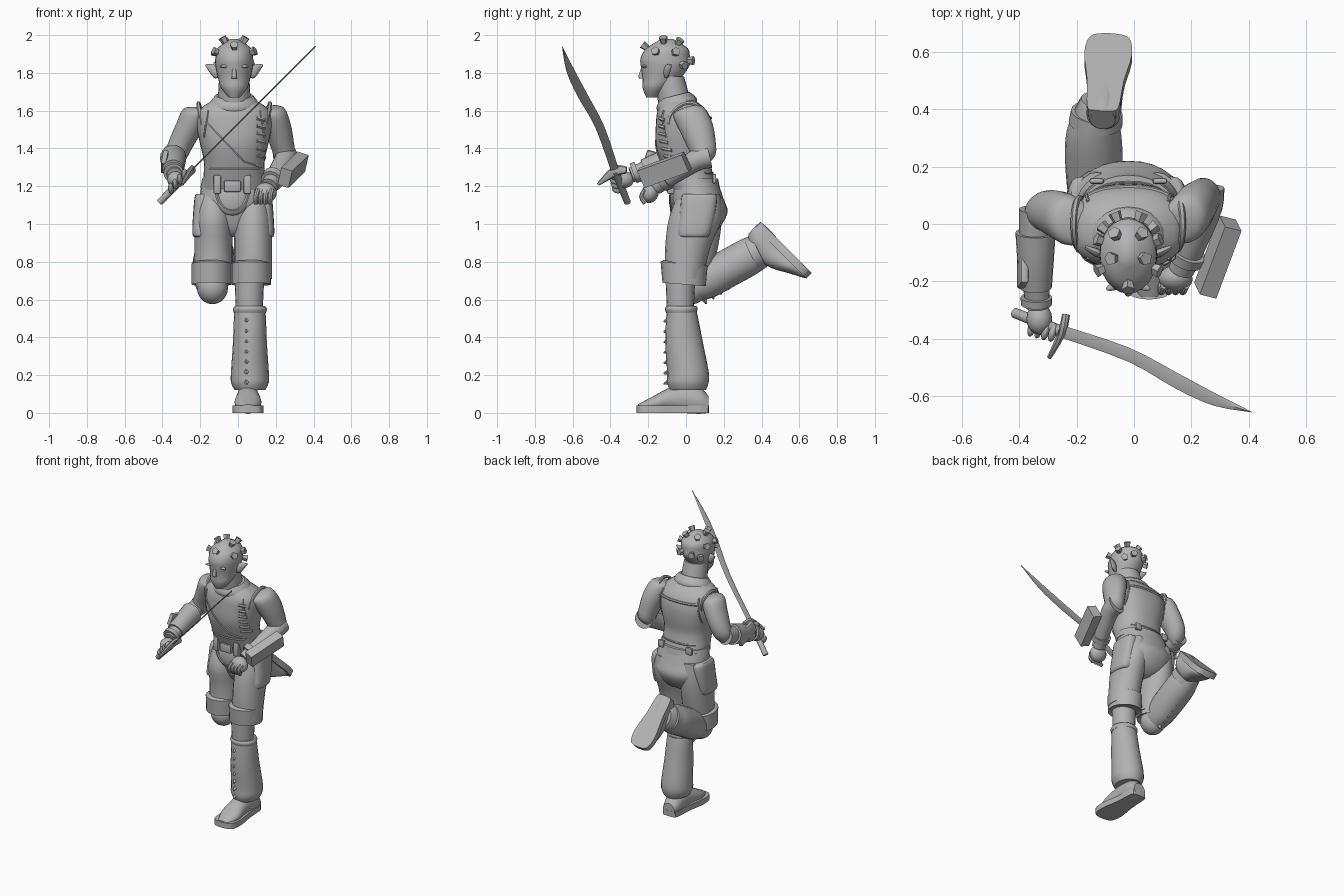
import bpy, bmesh, math
from mathutils import Vector, Matrix
from mathutils.bvhtree import BVHTree

if "Cube" in bpy.data.objects:
    bpy.data.objects.remove(bpy.data.objects["Cube"], do_unlink=True)
GREY = (.45, .45, .45, 1)
grey = bpy.data.materials.new("plain grey")
grey.use_nodes = True
grey.diffuse_color = GREY
grey.node_tree.nodes["Principled BSDF"].inputs["Base Color"].default_value = GREY
parts = []
MID = -.02                      # centre line of head and torso
X, Y, UP = Vector((1, 0, 0)), Vector((0, 1, 0)), Vector((0, 0, 1))


def finish(name, bm, place):
    bm.transform(place)
    bmesh.ops.recalc_face_normals(bm, faces=bm.faces)
    mesh = bpy.data.meshes.new(name)
    bm.to_mesh(mesh)
    bm.free()
    mesh.materials.append(grey)
    obj = bpy.data.objects.new(name, mesh)
    bpy.context.collection.objects.link(obj)
    parts.append(obj)
    return obj


def frame(x_dir, z_dir, origin=(0, 0, 0)):
    z, x = Vector(z_dir).normalized(), Vector(x_dir)
    x = (x - z * x.dot(z)).normalized()
    matrix = Matrix((x, z.cross(x), z)).transposed().to_4x4()
    matrix.translation = Vector(origin)
    return matrix


def refine(stations, steps):
    """Smooth the stations with a Catmull-Rom spline."""
    out, last = [], len(stations) - 1
    for i in range(last):
        quad = [stations[max(0, min(last, i + k))] for k in (-1, 0, 1, 2)]
        for t in [s / steps for s in range(steps)]:
            out.append([b + t / 2 * (c - a + t * (2 * a - 5 * b + 4 * c - d + t * (3 * b - a - 3 * c + d)))
                        for a, b, c, d in zip(*quad)])
    return out + [list(stations[last])]


def tube(name, stations, axis=None, ref=X, sides=20, power=1, steps=3, place=Matrix()):
    """Loft of ellipses; each station is x, y, z, half width, half depth."""
    stations, bm, rings = refine(stations, steps), bmesh.new(), []
    last = len(stations) - 1
    for i, (x, y, z, width, depth) in enumerate(stations):
        along = Vector(stations[min(i + 1, last)][:3]) - Vector(stations[max(i - 1, 0)][:3])
        matrix = frame(ref, axis or along, (x, y, z))
        ring = []
        for angle in [math.tau * k / sides for k in range(sides)]:
            c, s = (math.copysign(abs(v) ** power, v) for v in (math.cos(angle), math.sin(angle)))
            ring.append(bm.verts.new(matrix @ Vector((width * c, depth * s, 0))))
        rings.append(ring)
    for low, high in zip(rings, rings[1:]):
        for k in range(sides):
            bm.faces.new((low[k - 1], low[k], high[k], high[k - 1]))
    bm.faces.new(rings[0])
    bm.faces.new(rings[-1])
    return finish(name, bm, place)


def column(name, x, rows, **options):
    """Upright loft at one x; each row is y, z, half width, half depth."""
    return tube(name, [(x, *row) for row in rows], **{"axis": UP, **options})


def limb(name, points, start, end, **options):
    """Round tube along the points, tapering from one radius to the other."""
    radii = [start + (end - start) * i / (len(points) - 1) for i in range(len(points))]
    tube(name, [(*p, r, r) for p, r in zip(points, radii)], **options)


def cord(name, points, radius, ref=Y):
    limb(name, points, radius, radius, ref=ref, sides=6, steps=1)


def box(name, centre, size, x_dir=X, z_dir=UP, bevel=.008):
    bm = bmesh.new()
    bmesh.ops.create_cube(bm, size=1, matrix=Matrix.Diagonal((*size, 1)))
    if bevel:
        bmesh.ops.bevel(bm, geom=bm.edges[:], offset=bevel, segments=2, affect='EDGES', profile=.5)
    finish(name, bm, frame(x_dir, z_dir, centre))


def ball(name, centre, size, x_dir=X, z_dir=UP):
    bm = bmesh.new()
    bmesh.ops.create_uvsphere(bm, u_segments=16, v_segments=10, radius=1, matrix=Matrix.Diagonal((*size, 1)))
    finish(name, bm, frame(x_dir, z_dir, centre))


def peg(name, base, direction, bottom, top, length, sides):
    bm = bmesh.new()
    bmesh.ops.create_cone(bm, cap_ends=True, segments=sides, radius1=bottom, radius2=top, depth=length)
    finish(name, bm, frame(Y + X * .1, direction, base))


# Torso, collar and neck
torso = column("torso", MID, [(.05, 1.17, .17, .12), (0, 1.32, .16, .13), (-.01, 1.42, .18, .15), (-.01, 1.52, .2, .15),
                              (-.02, 1.6, .19, .13), (-.04, 1.67, .09, .07)], sides=32, power=.85)
column("collar", MID, [(-.04, 1.6, .13, .1), (-.05, 1.64, .13, .11), (-.06, 1.68, .1, .08)], axis=UP - Y / 4)
limb("neck", [(MID, -.05, 1.6), (MID, -.09, 1.78)], .09, .08, axis=UP)

# Vest seams, straps and lacing laid on the torso surface
tree = BVHTree.FromPolygons([v.co for v in torso.data.vertices], [p.vertices for p in torso.data.polygons])


def seam(name, start, end, side, radius=.006):
    line = [Vector(start).lerp(Vector(end), i / 12) for i in range(13)]
    cord(name, [tree.ray_cast(Vector((p.x, side, p.y)), -side * Y)[0] for p in line], radius)


seam("chest_seam", (-.17, 1.54), (.03, 1.33), -1)
seam("chest_seam_side", (.03, 1.33), (.12, 1.3), -1)
seam("waist_seam", (-.15, 1.29), (.11, 1.29), -1)
seam("back_yoke_seam", (-.16, 1.56), (.12, 1.56), 1, .009)
seam("back_waist_seam", (-.15, 1.27), (.11, 1.27), 1)
for s in (-1, 1):
    seam("vest_strap_front", (MID + s * .14, 1.6), (MID + s * .16, 1.46), -1)
    seam("vest_strap_back", (MID + s * .14, 1.6), (MID + s * .16, 1.42), 1)
    cord("armhole_rim", [(MID + s * (.17 + .02 * math.sin(a)), .09 * math.cos(a), 1.55 + .09 * math.sin(a + .2))
                         for a in [math.tau * i / 24 for i in range(25)]], .011, X)
for i in range(6):
    seam("chest_lace", (.1, 1.36 + i * .04), (.14, 1.35 + i * .04), -1, .01)

# Head
column("head", MID, [(-.18, 1.67, .03, .03), (-.16, 1.72, .07, .07), (-.13, 1.77, .085, .1), (-.11, 1.84, .1, .13),
                     (-.11, 1.88, .1, .13), (-.1, 1.93, .09, .11), (-.1, 1.98, .02, .03)], sides=24)
limb("nose", [(MID, -.23, 1.82), (MID, -.24, 1.78), (MID, -.23, 1.77)], .01, .016, axis=UP, sides=10)
for z in (1.75, 1.738):
    ball("lip", (MID, -.22, z), (.03, .01, .006))
for s in (-1, 1):
    out = X * s
    ball("brow", (MID + s * .045, -.215, 1.835), (.035, .014, .009), x_dir=X - Y * s * .4)
    ball("eye", (MID + s * .043, -.21, 1.815), (.02, .01, .008), x_dir=X + Y * s * .4)
    tube("ear", [(MID + s * .08, -.11, 1.8, .025, .01), (MID + s * .11, -.1, 1.81, .035, .015),
                 (MID + s * .15, -.08, 1.84, .006, .006)], ref=UP, axis=out + Y * .4, sides=12)

# Skull studs
studs = [(0, -.8, .6)] + [(s * x, y, z) for s in (-1, 1) for x, y, z in (
    (.4, 1, 0), (.4, .5, .8), (.5, -.1, .9), (1, .4, .4), (.9, -.4, .4), (.8, .7, -.2))]
for d in [Vector(stud).normalized() for stud in studs]:
    peg("skull_stud", (MID + d.x * .108, d.y * .135 - .106, 1.865 + d.z * .12), d, .015, .024, .044, 5)

# Hips, belt and pouches
column("hips", MID, [(.05, 1.22, .17, .12), (.06, 1.13, .185, .14), (.08, 1.06, .18, .14), (.07, .97, .13, .1),
                     (.06, .93, .06, .05)], sides=28, power=.9)
column("belt", MID, [(.05, 1.19, .18, .13), (.04, 1.24, .17, .13)], sides=28, steps=1)
ball("front_flap", (-.03, -.06, 1.13), (.085, .03, .085))
cord("flap_rim", [(-.03 + .085 * math.cos(a), -.075, 1.18 + .11 * math.sin(a))
                  for a in [-math.pi * i / 12 for i in range(13)]], .01)
box("belt_buckle", (-.03, -.09, 1.2), (.09, .03, .06))
for s in (-1, 1):
    box("belt_pouch", (-.03 + s * .08, -.08, 1.21), (.04, .04, .1))
    box("belt_clasp", (MID + s * .11, .15, 1.24), (.05, .02, .05))

# Thighs, cuffs and side pockets
for side, s, x, y in (("left", 1, .08, -.01), ("right", -1, -.13, .03)):
    column(side + "_thigh", x, [(.07, 1.16, .08, .11), (.05, 1.03, .1, .14), (y + .02, .88, .1, .12), (y, .71, .1, .1)])
    column(side + "_cuff", x - .01, [(y, .69, .095, .1), (y, .68, .106, .115), (y, .79, .106, .125), (y, .8, .09, .11)],
           axis=UP + Y * .08, steps=1)
    column(side + "_pocket", x + s * .05, [(.04, .93, .05, .07), (.04, .95, .062, .09), (.06, 1.05, .058, .095),
                                           (.07, 1.14, .05, .095), (.07, 1.16, .04, .08)], power=.7)

# Standing lower leg
LEG = .063
limb("left_knee", [(.06, -.03, .74), (.06, -.03, .52)], .08, .07, axis=UP)
column("left_gaiter", LEG, [(-.025, .56, .08, .075), (-.02, .5, .085, .085), (-.01, .37, .09, .1), (.01, .22, .1, .11),
                            (.01, .16, .1, .11), (.01, .12, .08, .095)])
column("left_gaiter_rim", LEG, [(-.025, .53, .085, .08), (-.025, .55, .09, .087), (-.025, .565, .08, .08)])

# Raised lower leg
ball("right_knee", (-.135, .03, .665), (.083, .085, .09))
tube("right_gaiter", [(-.14, .03, .66, .075, .075), (-.14, .1, .7, .09, .1), (-.14, .22, .765, .1, .1),
                      (-.14, .32, .82, .095, .1), (-.13, .4, .865, .07, .09), (-.125, .43, .88, .06, .07)])
limb("right_gaiter_rim", [(-.134, .35, .84), (-.13, .39, .86)], .094, .09)
for i in range(7):
    peg("left_gaiter_hook", (.045, -.1, .16 + i * .055), (0, -1, -.4), .02, .004, .04, 4)
    peg("right_gaiter_hook", (-.135, .1 + i * .04, .595 + i * .025), (0, .4, -1), .02, .004, .04, 4)


# Shoes, built with the heel at the origin and the toe along -y
def shoe(side, place):
    column(side + "_shoe", 0, [(0, .045, .045, .045), (-.05, .065, .06, .07), (-.14, .075, .06, .075),
                               (-.22, .068, .066, .06), (-.29, .05, .07, .04), (-.375, .03, .035, .015)],
           axis=-Y, place=place)
    half = [(.03, 0), (.055, -.02), (.064, -.15), (.083, -.28), (.07, -.36), (.03, -.38)]
    outline = refine(half + [(-x, y) for x, y in reversed(half)] + half[:1], 3)[:-1]
    bm = bmesh.new()
    face = bm.faces.new([bm.verts.new((x, y, 0)) for x, y in outline])
    top = bmesh.ops.extrude_face_region(bm, geom=[face])["geom"]
    bmesh.ops.translate(bm, vec=UP * .04, verts=[v for v in top if isinstance(v, bmesh.types.BMVert)])
    finish(side + "_sole", bm, place)


shoe("left", Matrix.Translation((.053, .12, 0)))
shoe("right", frame((1, -.1, 0), (0, -1, -1), (-.11, .395, 1.01)))

# Left arm with the box strapped to the forearm
tube("left_upper_arm", [(.13, -.01, 1.6, .05, .06), (.175, .015, 1.59, .073, .085), (.21, .055, 1.51, .072, .088),
                        (.235, .085, 1.42, .063, .075), (.25, .1, 1.35, .055, .06), (.25, .08, 1.31, .03, .035)],
     axis=Vector((1, 1, -3)))
limb("left_forearm", [(.25, .12, 1.36), (.25, .06, 1.34), (.215, -.04, 1.28), (.165, -.16, 1.2)], .065, .045)
limb("left_wrist_band", [(.19, -.1, 1.245), (.178, -.13, 1.227)], .063, .059)
ball("left_fist", (.145, -.19, 1.165), (.06, .045, .055), z_dir=(.1, .3, 1))
for x in (.18, .155, .13, .105):
    limb("left_finger", [(x, -.215, 1.18), (x - .01, -.235, 1.145), (x - .01, -.215, 1.11)], .014, .013, sides=8)
box("forearm_box", (.292, -.115, 1.287), (.062, .265, .1), x_dir=(.9, -.3, -.1), z_dir=(.2, -.4, .9), bevel=0)

# Right arm
tube("right_upper_arm", [(-.17, -.01, 1.6, .05, .06), (-.22, .01, 1.585, .073, .085), (-.26, .03, 1.51, .07, .085),
                         (-.305, .045, 1.42, .064, .072), (-.33, .04, 1.36, .056, .058),
                         (-.34, .03, 1.32, .03, .03)], axis=Vector((-.4, .1, -1)))
limb("right_forearm", [(-.34, .05, 1.37), (-.345, -.1, 1.33), (-.34, -.22, 1.285), (-.336, -.29, 1.26)], .06, .04)
limb("right_bracer", [(-.343, -.03, 1.35), (-.343, -.13, 1.32), (-.343, -.22, 1.286)], .07, .057)
box("bracer_plate", (-.388, -.13, 1.33), (.028, .18, .08), z_dir=(.2, .3, 1))
limb("right_wrist_band", [(-.34, -.255, 1.277), (-.34, -.28, 1.268)], .055, .054)
ball("right_fist", (-.33, -.33, 1.235), (.045, .055, .045))
for i in range(4):
    ball("right_finger", (-.355 + i * .024, -.36 - i * .006, 1.19 + i * .024), (.014, .034, .028), x_dir=(1, -.3, 1))

# Sabre
GUARD = (-.25, -.375, 1.28)
blade = [(0, 0, .022), (.35, -.08, .025), (.6, -.17, .029), (.8, -.235, .023), (1, -.28, .001)]
tube("sabre_blade", [(.66 * t - .25, y - .375, 1.28 + .66 * t, w, .004) for t, y, w in blade], axis=X + UP, ref=Y, sides=4)
limb("sabre_grip", [GUARD, (-.415, -.31, 1.115)], .02, .018)
tube("sabre_guard", [(-.295, -.465, 1.21, .008, .008), (*GUARD, .014, .028), (-.237, -.315, 1.285, .014, .018)], sides=8)

# Smooth shading with sharp edges kept
bpy.ops.object.select_all(action='DESELECT')
for obj in parts:
    obj.select_set(True)
bpy.context.view_layer.objects.active = parts[0]
bpy.ops.object.shade_smooth_by_angle(angle=math.radians(38))
